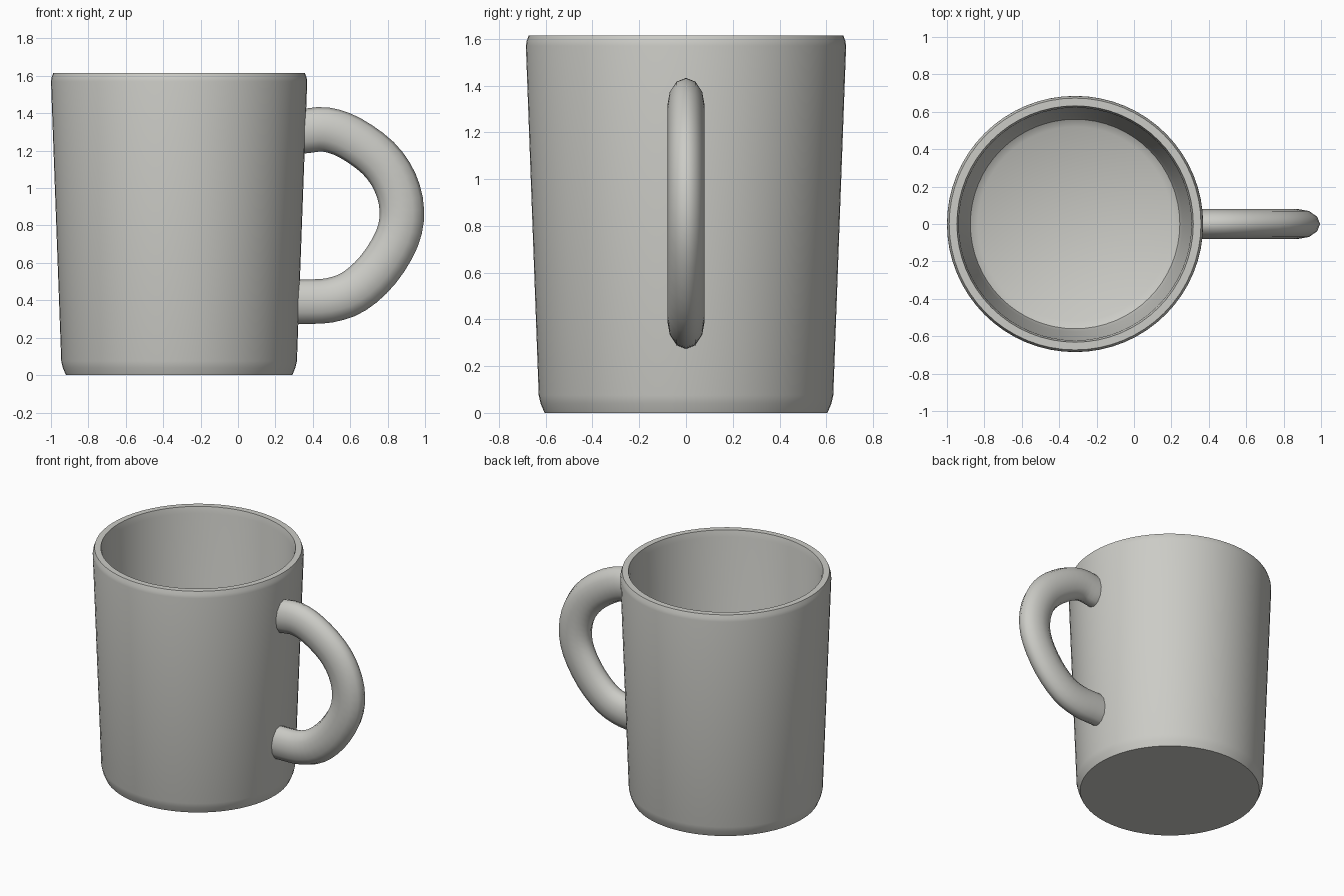
import bpy, bmesh, math
from mathutils import Vector

if "Cube" in bpy.data.objects:
    bpy.data.objects.remove(bpy.data.objects["Cube"])

CX = -0.315  # axis of the cup
SIDES = 64

clay = bpy.data.materials.new("warm grey")
clay.diffuse_color = (0.60, 0.60, 0.565, 1)
clay.use_nodes = True
clay.node_tree.nodes["Principled BSDF"].inputs["Base Color"].default_value = clay.diffuse_color


def finish(name, bm, angle):
    bmesh.ops.recalc_face_normals(bm, faces=bm.faces)
    mesh = bpy.data.meshes.new(name)
    bm.to_mesh(mesh)
    bm.free()
    mesh.materials.append(clay)
    ob = bpy.data.objects.new(name, mesh)
    bpy.context.collection.objects.link(ob)
    bpy.ops.object.select_all(action='DESELECT')
    ob.select_set(True)
    bpy.context.view_layer.objects.active = ob
    bpy.ops.object.shade_smooth_by_angle(angle=math.radians(angle))
    return ob


def skin(bm, rings):
    """Bridge rings of points and cap both ends."""
    loops = [[bm.verts.new(p) for p in ring] for ring in rings]
    n = len(loops[0])
    for a, b in zip(loops, loops[1:]):
        for i in range(n):
            j = (i + 1) % n
            bm.faces.new((a[i], a[j], b[j], b[i]))
    bm.faces.new(loops[0][::-1])
    bm.faces.new(loops[-1])


# Cup: outer base, tapered wall, bevelled rim, inner wall, rounded floor
profile = [(0.605, 0), (0.622, 0.04), (0.63, 0.075), (0.685, 1.57),
           (0.682, 1.59), (0.673, 1.615), (0.632, 1.615), (0.622, 1.57),
           (0.575, 0.15), (0.56, 0.10), (0.52, 0.075)]
bm = bmesh.new()
turn = [2 * math.pi * i / SIDES for i in range(SIDES)]
skin(bm, [[(CX + r * math.cos(a), r * math.sin(a), z) for a in turn]
          for r, z in profile])
finish("cup", bm, 35)

# Handle: oval section swept along a smooth path in the xz plane
path = [(0.31, 1.303), (0.36, 1.305), (0.47, 1.313), (0.60, 1.268),
        (0.75, 1.16), (0.84, 1.03), (0.876, 0.88), (0.85, 0.73),
        (0.75, 0.565), (0.62, 0.447), (0.49, 0.40), (0.36, 0.393), (0.29, 0.393)]
pts = [Vector((x, 0, z)) for x, z in path]
ends = [2 * pts[0] - pts[1]] + pts + [2 * pts[-1] - pts[-2]]
smooth = []
for p0, p1, p2, p3 in zip(ends, ends[1:], ends[2:], ends[3:]):
    for t in (0, 1 / 3, 2 / 3):
        smooth.append(0.5 * (2 * p1 + (p2 - p0) * t
                             + (2 * p0 - 5 * p1 + 4 * p2 - p3) * t * t
                             + (3 * p1 - p0 - 3 * p2 + p3) * t ** 3))
smooth.append(pts[-1])
rings = []
for i, p in enumerate(smooth):
    d = (smooth[min(i + 1, len(smooth) - 1)] - smooth[max(i - 1, 0)]).normalized()
    out = Vector((-d.z, 0, d.x))
    rings.append([p + out * 0.119 * math.cos(a) + Vector((0, 0.08 * math.sin(a), 0))
                  for a in [2 * math.pi * k / 12 for k in range(12)]])
bm = bmesh.new()
skin(bm, rings)
finish("handle", bm, 60)
